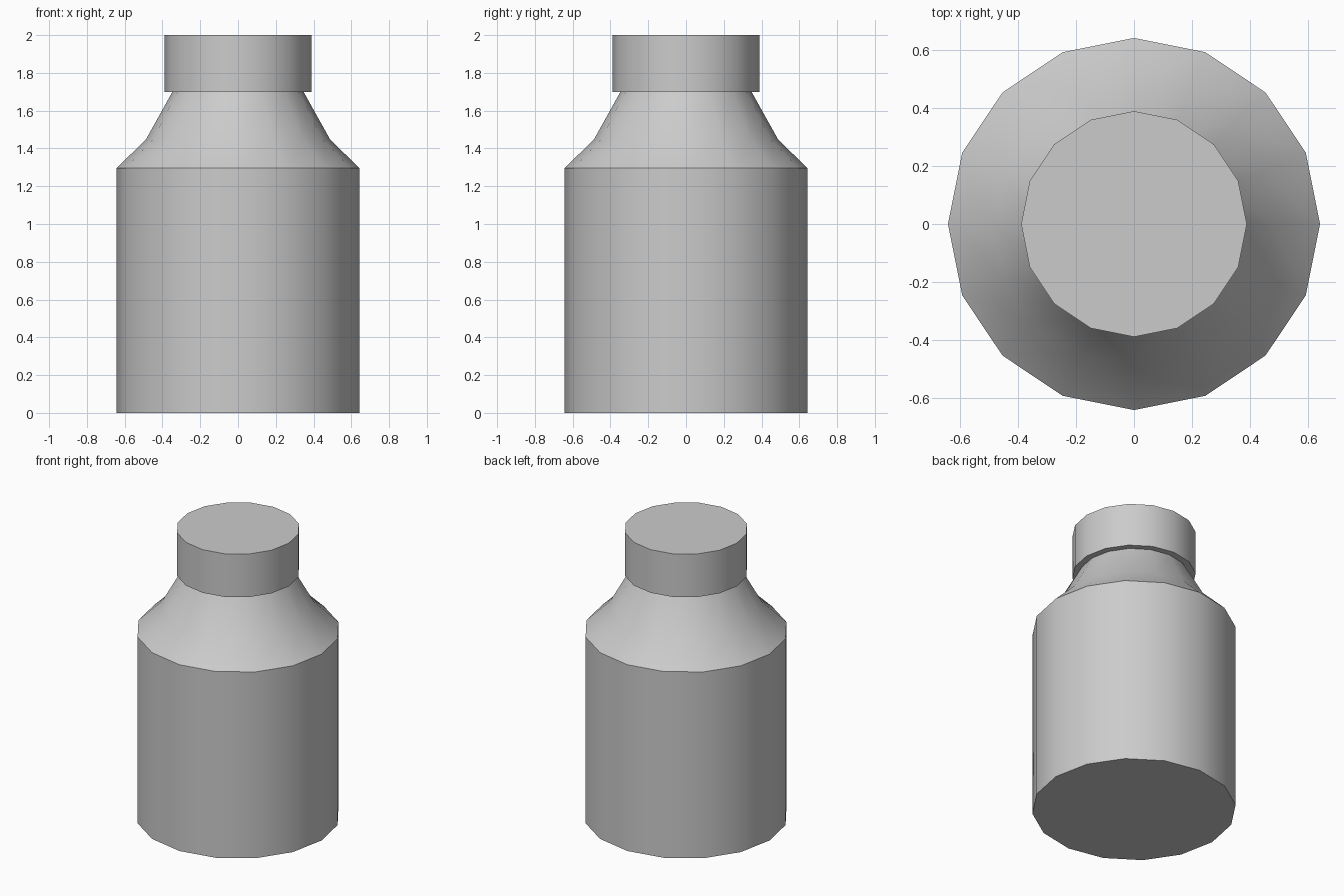
import bpy, bmesh
from math import cos, sin, pi

if "Cube" in bpy.data.objects:
    bpy.data.objects.remove(bpy.data.objects["Cube"])

SIDES = 16


def lathe(name, profile):
    """Closed solid of revolution from (radius, z) points, bottom to top."""
    bm = bmesh.new()
    rings = [[bm.verts.new((r * cos(2 * pi * i / SIDES), r * sin(2 * pi * i / SIDES), z))
              for i in range(SIDES)] for r, z in profile]
    for low, high in zip(rings, rings[1:]):
        for i in range(SIDES):
            j = (i + 1) % SIDES
            bm.faces.new((low[i], low[j], high[j], high[i]))
    bm.faces.new(rings[0][::-1])
    bm.faces.new(rings[-1])
    mesh = bpy.data.meshes.new(name)
    bm.to_mesh(mesh)
    bm.free()
    obj = bpy.data.objects.new(name, mesh)
    bpy.context.collection.objects.link(obj)
    bpy.ops.object.select_all(action='DESELECT')
    obj.select_set(True)
    bpy.context.view_layer.objects.active = obj
    bpy.ops.object.shade_smooth_by_angle(angle=pi / 6)
    return obj


# Bottle body with two-step shoulder
lathe("bottle_body", [(0.643, 0), (0.643, 1.296), (0.488, 1.447), (0.347, 1.70)])

# Overhanging cap
lathe("cap", [(0.39, 1.70), (0.39, 2.0)])
